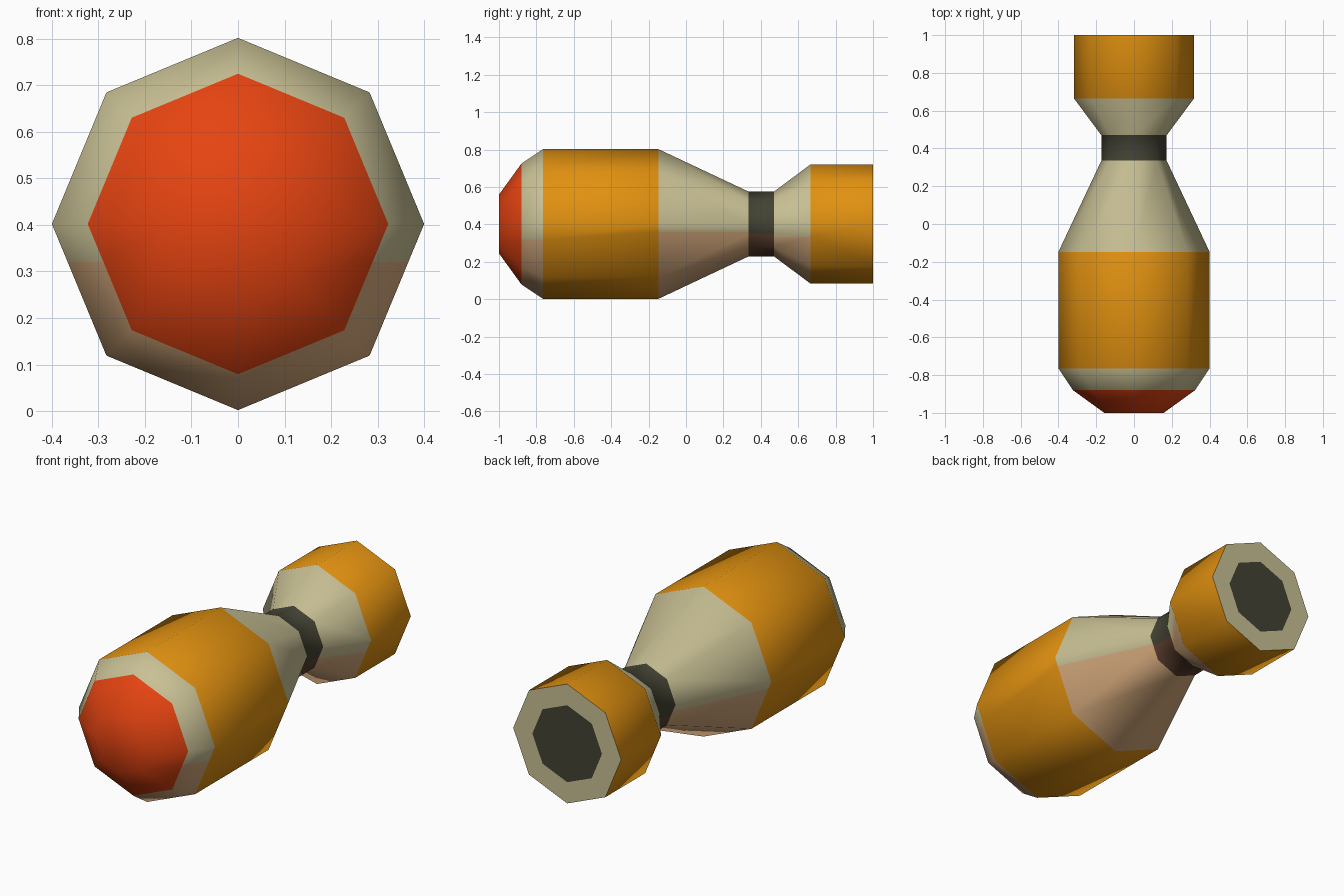
import bpy, bmesh, math
from mathutils import Vector

if "Cube" in bpy.data.objects:
    bpy.data.objects.remove(bpy.data.objects["Cube"])

SIDES = 8
AXIS_Z = 0.402


def linear(c):
    c /= 255
    return c / 12.92 if c <= 0.04045 else ((c + 0.055) / 1.055) ** 2.4


# Flat colours (sRGB values converted to linear)
colours = [("orange", (225, 145, 16)), ("red", (230, 68, 17)),
           ("cream", (200, 192, 148)), ("dark olive", (66, 66, 51)),
           ("tan", (216, 172, 126)), ("dark brown", (92, 62, 46))]
ORANGE, RED, CREAM, OLIVE, TAN, BROWN = range(6)

# Lathe profile: y position and radius
profile = [(-1.0, 0.157), (-0.88, 0.323), (-0.765, 0.40), (-0.147, 0.40),
           (0.335, 0.173), (0.47, 0.173), (0.665, 0.318), (1.0, 0.318)]
# Each band: upper colour, lower colour, height of the split between them
bands = [(RED, RED, None), (CREAM, TAN, 0.32), (ORANGE, ORANGE, None),
         (CREAM, TAN, 0.36), (OLIVE, BROWN, 0.35), (CREAM, TAN, 0.335),
         (ORANGE, ORANGE, None)]

bm = bmesh.new()


def ring(y, r):
    return [bm.verts.new((r * math.sin(2 * math.pi * i / SIDES), y,
                          AXIS_Z + r * math.cos(2 * math.pi * i / SIDES)))
            for i in range(SIDES)]


def bridge(a, b, mat):
    for i in range(SIDES):
        j = (i + 1) % SIDES
        bm.faces.new((a[i], a[j], b[j], b[i])).material_index = mat


# Outer shell
rings = [ring(y, r) for y, r in profile]
for k, (upper, lower, split) in enumerate(bands):
    bridge(rings[k], rings[k + 1], upper)

# Nose cap, rear rim and dark rear disc
bm.faces.new(rings[0]).material_index = RED
inner = ring(1.0, 0.205)
bridge(rings[-1], inner, CREAM)
bm.faces.new(inner).material_index = OLIVE
bmesh.ops.recalc_face_normals(bm, faces=bm.faces[:])

# Cut the two-tone bands and recolour their lower halves
for k, (upper, lower, split) in enumerate(bands):
    if split is None:
        continue
    y0, y1 = profile[k][0], profile[k + 1][0]

    def in_band(f):
        return y0 < f.calc_center_median().y < y1

    faces = [f for f in bm.faces if in_band(f)]
    geom = list({g for f in faces for g in (*f.verts, *f.edges)}) + faces
    bmesh.ops.bisect_plane(bm, geom=geom, dist=1e-5,
                           plane_co=Vector((0, 0, split)), plane_no=Vector((0, 0, 1)))
    for f in bm.faces:
        if in_band(f) and f.calc_center_median().z < split:
            f.material_index = lower

# Smooth sides, sharp rear rim
bm.normal_update()
for f in bm.faces:
    f.smooth = True
for e in bm.edges:
    e.smooth = e.calc_face_angle(0) < math.radians(50)

mesh = bpy.data.meshes.new("bottle_body")
bm.to_mesh(mesh)
bm.free()
for name, rgb in colours:
    mat = bpy.data.materials.new(name)
    mat.diffuse_color = (*[linear(c) for c in rgb], 1)
    mat.use_nodes = True
    mat.node_tree.nodes["Principled BSDF"].inputs["Base Color"].default_value = mat.diffuse_color
    mesh.materials.append(mat)
bpy.context.collection.objects.link(bpy.data.objects.new("bottle_body", mesh))
